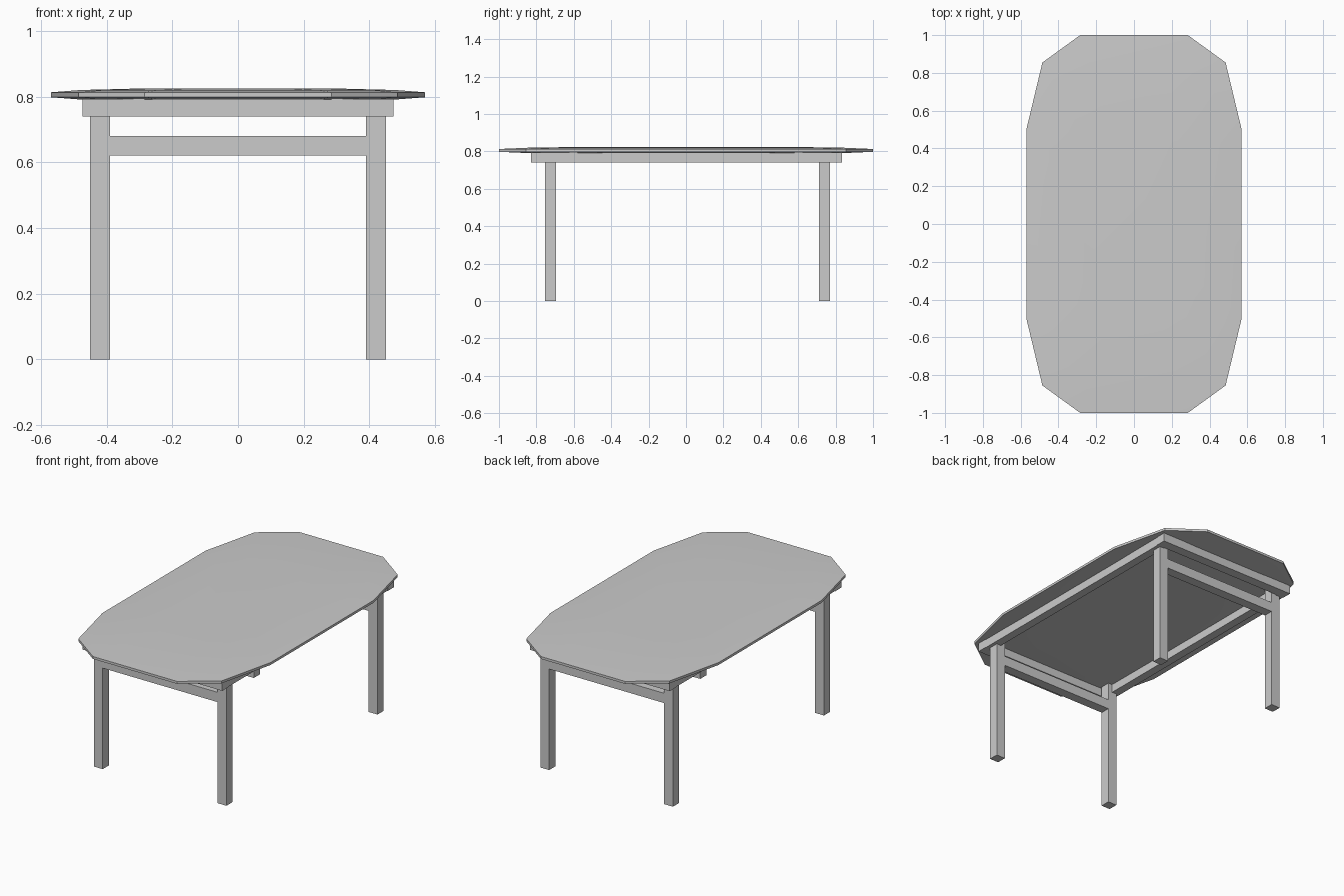
import bpy
import bmesh

cube = bpy.data.objects.get("Cube")
if cube:
    bpy.data.objects.remove(cube, do_unlink=True)

grey = bpy.data.materials.new("light_grey")
grey.use_nodes = True
colour = (0.6, 0.6, 0.6, 1)
grey.diffuse_color = colour
grey.node_tree.nodes["Principled BSDF"].inputs["Base Color"].default_value = colour


def finish(name, bm):
    bmesh.ops.recalc_face_normals(bm, faces=bm.faces)
    mesh = bpy.data.meshes.new(name)
    bm.to_mesh(mesh)
    bm.free()
    mesh.materials.append(grey)
    obj = bpy.data.objects.new(name, mesh)
    bpy.context.collection.objects.link(obj)
    return obj


def box(name, low, high):
    bm = bmesh.new()
    bmesh.ops.create_cube(bm, size=1)
    for v in bm.verts:
        v.co = [a + (b - a) * (c + 0.5) for a, b, c in zip(low, high, v.co)]
    return finish(name, bm)


# Tabletop: faceted outline, stacked as rings that dome slightly
quarter = [(0.57, 0.5), (0.485, 0.855), (0.285, 1.0)]
outline = quarter + [(-x, y) for x, y in reversed(quarter)]
outline += [(-x, -y) for x, y in outline]
rings = [(0.5, 0.787), (0.84, 0.791), (1, 0.798),
         (1, 0.813), (0.84, 0.82), (0.5, 0.825)]
bm = bmesh.new()
loops = [[bm.verts.new((x * s, y * s, z)) for x, y in outline] for s, z in rings]
count = len(outline)
for a, b in zip(loops, loops[1:]):
    for i in range(count):
        j = (i + 1) % count
        bm.faces.new((a[i], a[j], b[j], b[i]))
bm.faces.new(loops[0])
bm.faces.new(loops[-1])
top = finish("tabletop", bm)
bpy.ops.object.select_all(action="DESELECT")
top.select_set(True)
bpy.context.view_layer.objects.active = top
bpy.ops.object.shade_smooth_by_angle()

# Legs and the stretcher joining each end pair
for end, y in (("front", -0.725), ("back", 0.74)):
    for side, x in (("right", -0.42), ("left", 0.42)):
        box(f"{end}_{side}_leg", (x - 0.03, y - 0.03, 0), (x + 0.03, y + 0.03, 0.79))
    box(f"{end}_stretcher", (-0.39, y - 0.03, 0.62), (0.39, y + 0.03, 0.68))

# Rails under the top
for side, x in (("right", -0.445), ("left", 0.445)):
    box(f"{side}_rail", (x - 0.026, -0.83, 0.74), (x + 0.026, 0.835, 0.793))
for end, y in (("front", -0.80), ("back", 0.805)):
    box(f"{end}_rail", (-0.474, y - 0.03, 0.74), (0.474, y + 0.03, 0.793))
